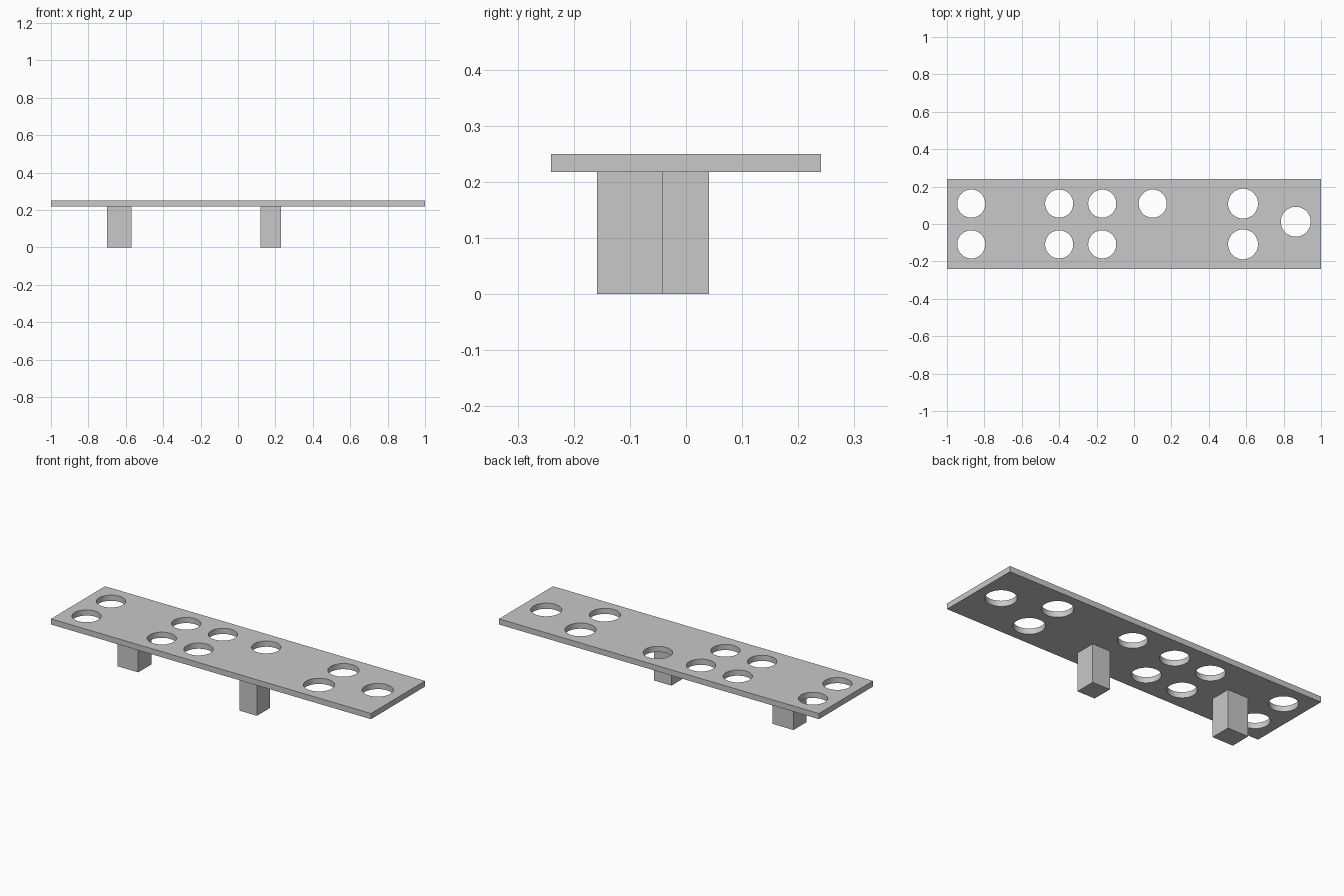
import bpy
import bmesh
from math import radians
from mathutils import Matrix, Vector

default_cube = bpy.data.objects.get("Cube")
if default_cube:
    bpy.data.objects.remove(default_cube, do_unlink=True)

PLATE_BOTTOM, PLATE_TOP = 0.218, 0.25

grey = bpy.data.materials.new("light_grey")
grey.use_nodes = True
grey.diffuse_color = (0.58, 0.58, 0.58, 1)
grey.node_tree.nodes["Principled BSDF"].inputs["Base Color"].default_value = grey.diffuse_color


def add_object(name, bm):
    mesh = bpy.data.meshes.new(name)
    bm.to_mesh(mesh)
    bm.free()
    mesh.materials.append(grey)
    obj = bpy.data.objects.new(name, mesh)
    bpy.context.collection.objects.link(obj)
    return obj


def add_box(name, low, high):
    low, high = Vector(low), Vector(high)
    size = high - low
    bm = bmesh.new()
    bmesh.ops.create_cube(
        bm, size=1, matrix=Matrix.Translation((low + high) / 2) @ Matrix.Diagonal((*size, 1)))
    return add_object(name, bm)


# Flat top plate
plate = add_box("top_plate", (-1, -0.241, PLATE_BOTTOM), (1, 0.241, PLATE_TOP))

# Two block legs, staggered across the plate
add_box("right_leg", (-0.70, -0.077, 0), (-0.57, 0.041, PLATE_BOTTOM))
add_box("left_leg", (0.12, -0.159, 0), (0.23, -0.042, PLATE_BOTTOM))

# Round holes: paired rows, one single hole and one end hole
ROW = 0.109
holes = [(x, y, r) for x, r in ((-0.87, 0.075), (-0.40, 0.075), (-0.17, 0.075), (0.583, 0.08))
         for y in (-ROW, ROW)]
holes += [(0.10, ROW, 0.075), (0.865, 0.012, 0.08)]

bm = bmesh.new()
for x, y, r in holes:
    bmesh.ops.create_cone(bm, cap_ends=True, segments=48, radius1=r, radius2=r, depth=0.2,
                          matrix=Matrix.Translation((x, y, PLATE_TOP)))
cutter = add_object("hole_cutter", bm)
cutter.hide_render = True

cut = plate.modifiers.new("holes", 'BOOLEAN')
cut.operation = 'DIFFERENCE'
cut.solver = 'EXACT'
cut.object = cutter

# Apply the holes, then smooth only their round walls
bpy.ops.object.select_all(action='DESELECT')
plate.select_set(True)
bpy.context.view_layer.objects.active = plate
bpy.ops.object.modifier_apply(modifier=cut.name)
bpy.data.objects.remove(cutter, do_unlink=True)
bpy.ops.object.shade_smooth_by_angle(angle=radians(30))
